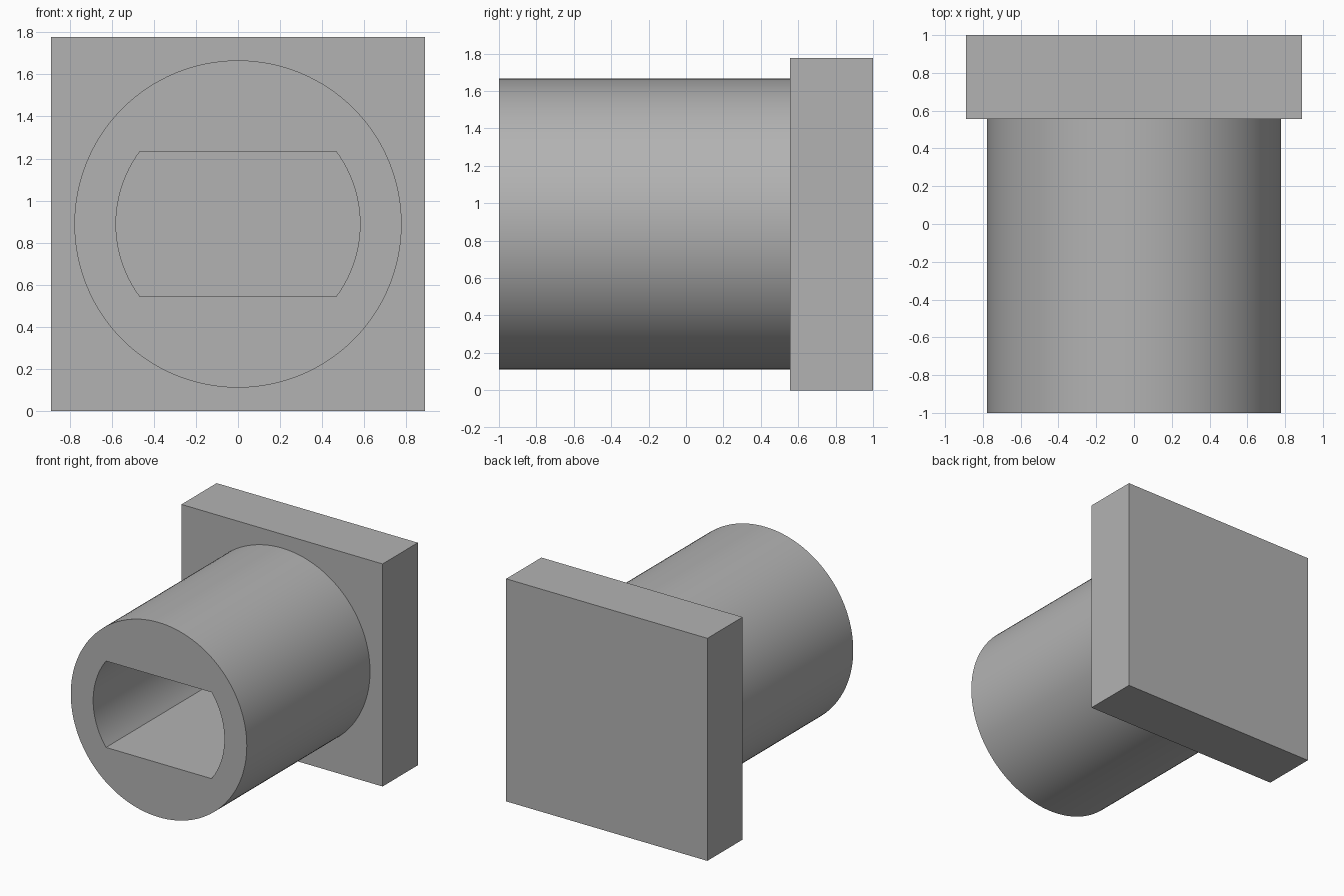
import bpy
import bmesh
import math
from mathutils import Vector

cube = bpy.data.objects.get("Cube")
if cube:
    bpy.data.objects.remove(cube, do_unlink=True)

UNIT = 2 / 18              # overall length split into 18 modules
SIDE = 16 * UNIT           # square flange
MID_Z = SIDE / 2           # height of the barrel axis
JOINT_Y = 1 - 4 * UNIT     # front face of the flange
BARREL_R = 7 * UNIT
BORE_R = 0.58
BORE_HALF_HEIGHT = 0.345

grey = bpy.data.materials.new("plain grey")
grey.use_nodes = True
colour = (0.45, 0.45, 0.45, 1)
grey.diffuse_color = colour
grey.node_tree.nodes["Principled BSDF"].inputs["Base Color"].default_value = colour


def prism(name, profile, y0, y1):
    """Extrude a closed (x, z) profile along y."""
    bm = bmesh.new()
    face = bm.faces.new([bm.verts.new((x, y0, z + MID_Z)) for x, z in profile])
    out = bmesh.ops.extrude_face_region(bm, geom=[face], use_keep_orig=True)
    moved = [v for v in out["geom"] if isinstance(v, bmesh.types.BMVert)]
    bmesh.ops.translate(bm, verts=moved, vec=Vector((0, y1 - y0, 0)))
    bmesh.ops.recalc_face_normals(bm, faces=bm.faces)
    mesh = bpy.data.meshes.new(name)
    bm.to_mesh(mesh)
    bm.free()
    mesh.materials.append(grey)
    obj = bpy.data.objects.new(name, mesh)
    bpy.context.collection.objects.link(obj)
    return obj


def arc(radius, start, end, steps):
    angles = [start + (end - start) * i / steps for i in range(steps + 1)]
    return [(radius * math.cos(a), radius * math.sin(a)) for a in angles]


def combine(target, tool, operation):
    """Apply a boolean and discard its tool."""
    tool.hide_render = True
    mod = target.modifiers.new(operation.lower(), "BOOLEAN")
    mod.operation = operation
    mod.solver = "EXACT"
    mod.object = tool
    bpy.context.view_layer.objects.active = target
    bpy.ops.object.modifier_apply(modifier=mod.name)
    bpy.data.objects.remove(tool, do_unlink=True)


# Square flange with the round barrel fused to its front
h = SIDE / 2
body = prism("flanged_barrel", [(-h, -h), (h, -h), (h, h), (-h, h)], JOINT_Y, 1)
barrel = prism("barrel", arc(BARREL_R, 0, math.tau, 128)[:-1], -1, JOINT_Y + UNIT)
combine(body, barrel, "UNION")

# Blind bore with flat top and bottom, ending at the flange
a = math.asin(BORE_HALF_HEIGHT / BORE_R)
profile = arc(BORE_R, -a, a, 24) + arc(BORE_R, math.pi - a, math.pi + a, 24)
bore = prism("bore_cutter", profile, -1 - UNIT, JOINT_Y)
combine(body, bore, "DIFFERENCE")

# Smooth round walls, crisp edges
bpy.ops.object.select_all(action="DESELECT")
body.select_set(True)
bpy.context.view_layer.objects.active = body
bpy.ops.object.shade_smooth_by_angle(angle=math.radians(30))
